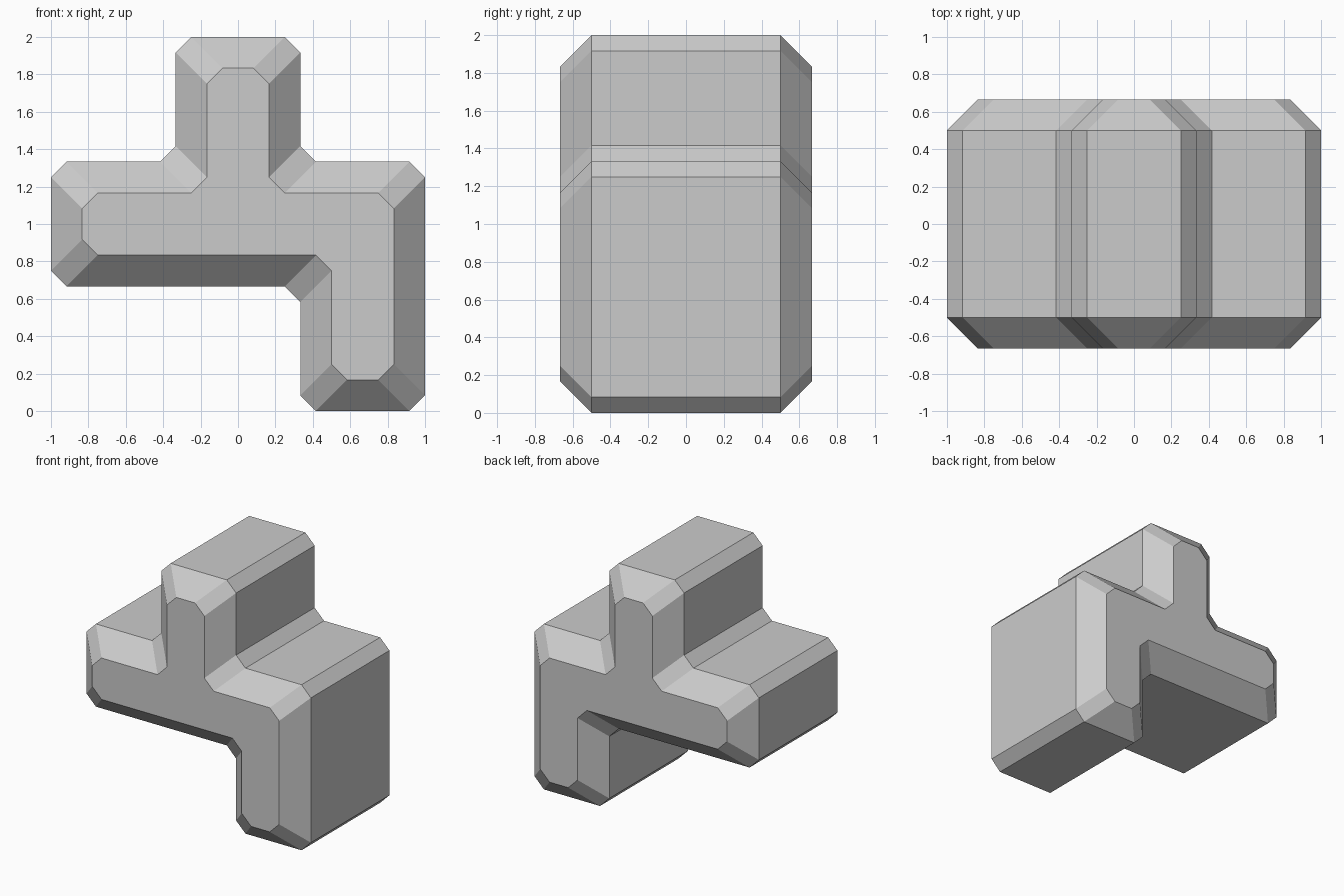
import bpy, bmesh
from mathutils import Vector

if "Cube" in bpy.data.objects:
    bpy.data.objects.remove(bpy.data.objects["Cube"])

U = 2 / 3          # size of one block
INSET = U / 4      # how far the end faces are drawn in
CUT = U / 8        # corner chamfer

# Square-cornered outline in the x-z plane, counter-clockwise, in blocks
GRID = [(-1.5, 1), (0.5, 1), (0.5, 0), (1.5, 0), (1.5, 2),
        (0.5, 2), (0.5, 3), (-0.5, 3), (-0.5, 2), (-1.5, 2)]


def outline(inset):
    """Outline moved inward by inset, with every corner chamfered."""
    pts = [Vector(p) * U for p in GRID]
    n = len(pts)
    left = lambda d: Vector((-d.y, d.x))
    moved = []
    for i, p in enumerate(pts):
        a = (p - pts[i - 1]).normalized()
        b = (pts[(i + 1) % n] - p).normalized()
        moved.append(p + (left(a) + left(b)) * inset)
    result = []
    for i, p in enumerate(moved):
        for q in (moved[i - 1], moved[(i + 1) % n]):
            result.append(p + (q - p).normalized() * CUT)
    return result


# Four rings from front to back, joined into one solid
bm = bmesh.new()
rings = []
for y, inset in ((-U, INSET), (-0.75 * U, 0), (0.75 * U, 0), (U, INSET)):
    rings.append([bm.verts.new((p.x, y, p.y)) for p in outline(inset)])
for r, s in zip(rings, rings[1:]):
    for i in range(len(r)):
        bm.faces.new((r[i - 1], r[i], s[i], s[i - 1]))

# Front and back end faces
bm.faces.new(rings[0])
bm.faces.new(rings[-1][::-1])
bmesh.ops.recalc_face_normals(bm, faces=bm.faces[:])

mesh = bpy.data.meshes.new("bevelled_block")
bm.to_mesh(mesh)
bm.free()
block = bpy.data.objects.new("bevelled_block", mesh)
bpy.context.collection.objects.link(block)
